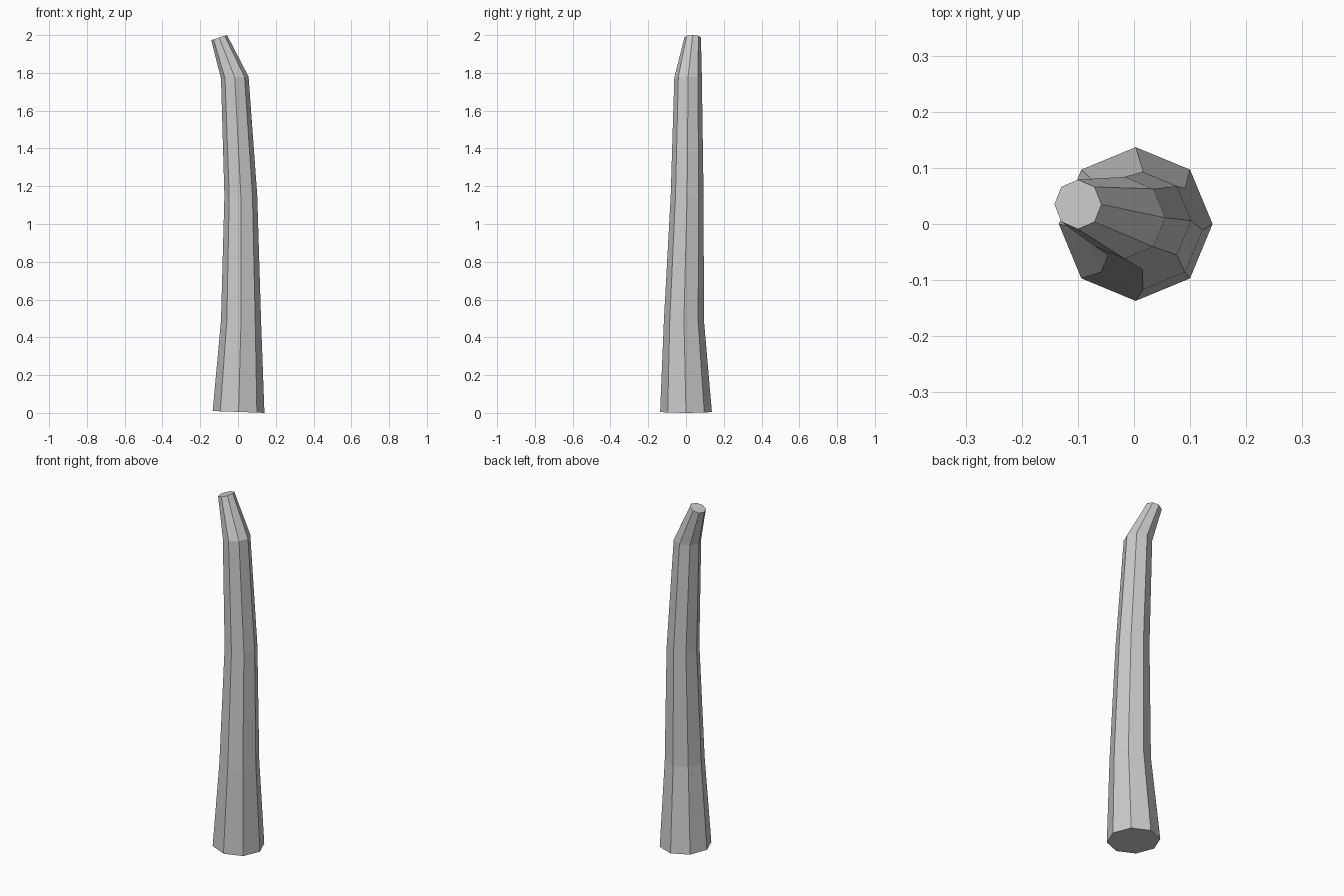
import bpy, bmesh
from math import cos, sin, pi

if "Cube" in bpy.data.objects:
    bpy.data.objects.remove(bpy.data.objects["Cube"])

SIDES = 8
# Rings along the bent horn: centre x, y, z, radius, slope of the ring in x
RINGS = [
    (0.003, 0.000, 0.005, 0.137, -0.035),
    (0.016, -0.011, 0.490, 0.106, 0.00),
    (0.015, 0.006, 1.150, 0.087, 0.00),
    (-0.017, 0.011, 1.775, 0.073, 0.07),
    (-0.100, 0.035, 1.987, 0.044, 0.32),
]

# Tapered eight-sided stem, lofted ring to ring
bm = bmesh.new()
loops = []
for cx, cy, cz, r, slope in RINGS:
    ring = []
    for i in range(SIDES):
        a = 2 * pi * i / SIDES
        dx = r * cos(a)
        if slope > 0.2:
            dx *= 0.95
        ring.append(bm.verts.new((cx + dx, cy + r * sin(a), cz + slope * dx)))
    loops.append(ring)
for lo, hi in zip(loops, loops[1:]):
    for i in range(SIDES):
        j = (i + 1) % SIDES
        bm.faces.new((lo[i], lo[j], hi[j], hi[i]))

# Flat end caps
bm.faces.new(loops[0][::-1])
bm.faces.new(loops[-1])
bm.normal_update()

mesh = bpy.data.meshes.new("bent_stem")
bm.to_mesh(mesh)
bm.free()
bpy.context.collection.objects.link(bpy.data.objects.new("bent_stem", mesh))
